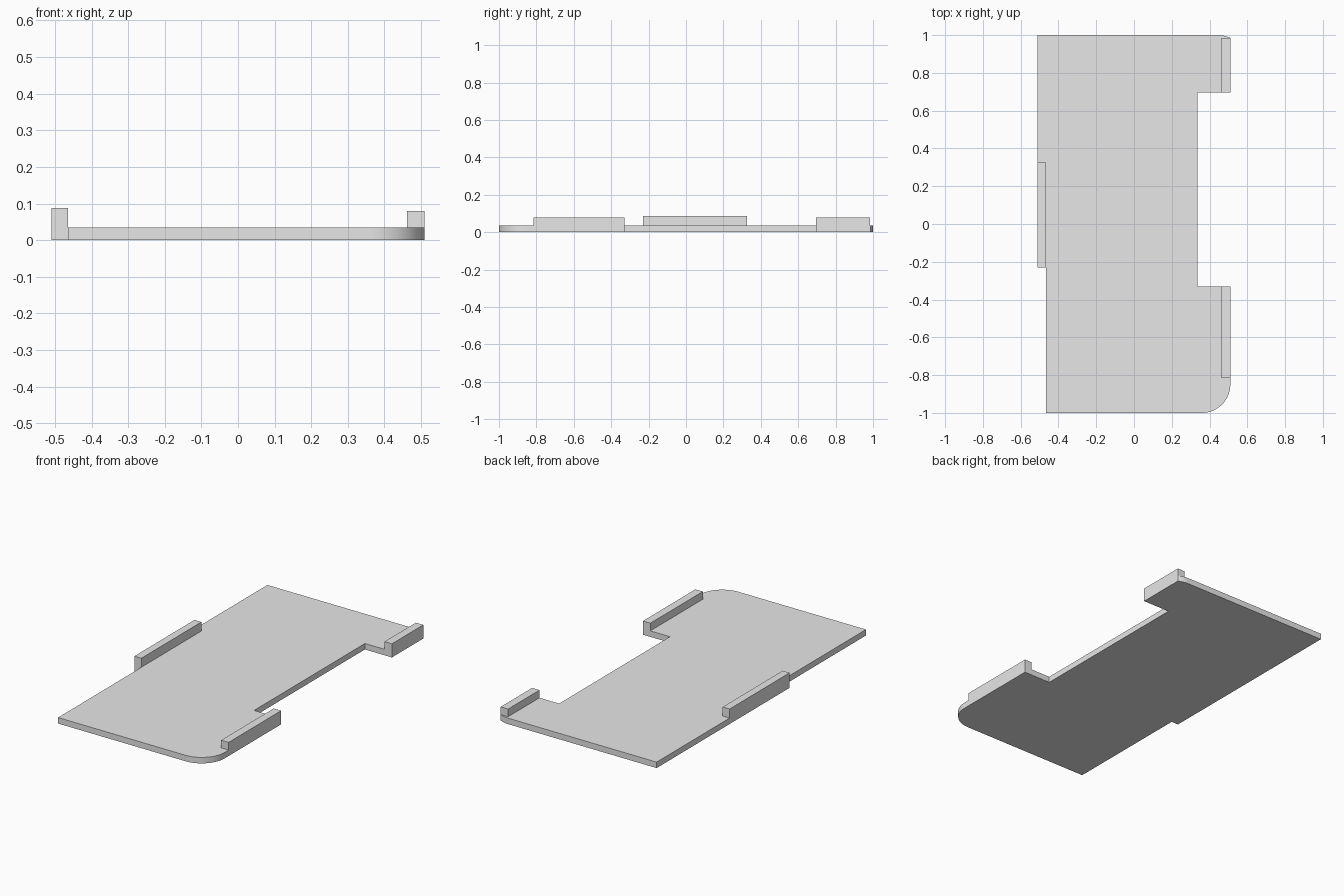
import bpy
import bmesh
from math import asin, cos, sin, pi

old = bpy.data.objects.get("Cube")
if old:
    bpy.data.objects.remove(old, do_unlink=True)

grey = bpy.data.materials.new("light_grey")
grey.use_nodes = True
grey.diffuse_color = (0.8, 0.8, 0.8, 1)
grey.node_tree.nodes["Principled BSDF"].inputs["Base Color"].default_value = (0.8, 0.8, 0.8, 1)

THICK = 0.035   # plate thickness
SIDE = 0.51     # half width
RAIL = 0.465    # inner edge of the rails
NOTCH = 0.335   # inner edge of the side notch
RADIUS = 0.15   # corner rounding


def extrude_outline(name, outline, bottom, top):
    """Extrude an xy outline between two heights."""
    bm = bmesh.new()
    base = bm.faces.new([bm.verts.new((x, y, bottom)) for x, y in outline])
    moved = bmesh.ops.extrude_face_region(bm, geom=[base], use_keep_orig=True)
    verts = [v for v in moved["geom"] if isinstance(v, bmesh.types.BMVert)]
    bmesh.ops.translate(bm, verts=verts, vec=(0, 0, top - bottom))
    bmesh.ops.recalc_face_normals(bm, faces=bm.faces)
    mesh = bpy.data.meshes.new(name)
    bm.to_mesh(mesh)
    bm.free()
    mesh.materials.append(grey)
    obj = bpy.data.objects.new(name, mesh)
    bpy.context.collection.objects.link(obj)
    return obj


def arc(cx, cy, start, end, steps):
    return [(cx + RADIUS * cos(start + (end - start) * i / steps),
             cy + RADIUS * sin(start + (end - start) * i / steps))
            for i in range(steps + 1)]


# Base plate: rounded front corner, side notch, shallow curve at the back corner
back_cx = 0.445
back_start = pi / 2 - asin((SIDE - back_cx) / RADIUS)
outline = [(-RAIL, -1)]
outline += arc(SIDE - RADIUS, RADIUS - 1, -pi / 2, 0, 20)
outline += [(SIDE, -0.33), (NOTCH, -0.33), (NOTCH, 0.695), (SIDE, 0.695)]
outline += arc(back_cx, 1 - RADIUS, back_start, pi / 2, 6)
outline += [(-SIDE, 1), (-SIDE, -0.23), (-RAIL, -0.23)]
plate = extrude_outline("base_plate", outline, 0, THICK)

# Upright rails along both sides
rails = [
    ("right_rail", -SIDE, -RAIL, -0.23, 0.325, 0.088),
    ("left_front_rail", RAIL - 0.003, SIDE, -0.815, -0.33, 0.08),
    ("left_back_rail", RAIL - 0.003, SIDE, 0.695, 0.985, 0.08),
]
for name, x0, x1, y0, y1, top in rails:
    extrude_outline(name, [(x0, y0), (x1, y0), (x1, y1), (x0, y1)], THICK, top)

# Smooth the rounded corners, keep the edges sharp
bpy.ops.object.select_all(action="DESELECT")
plate.select_set(True)
bpy.context.view_layer.objects.active = plate
bpy.ops.object.shade_smooth_by_angle(angle=pi / 6)
